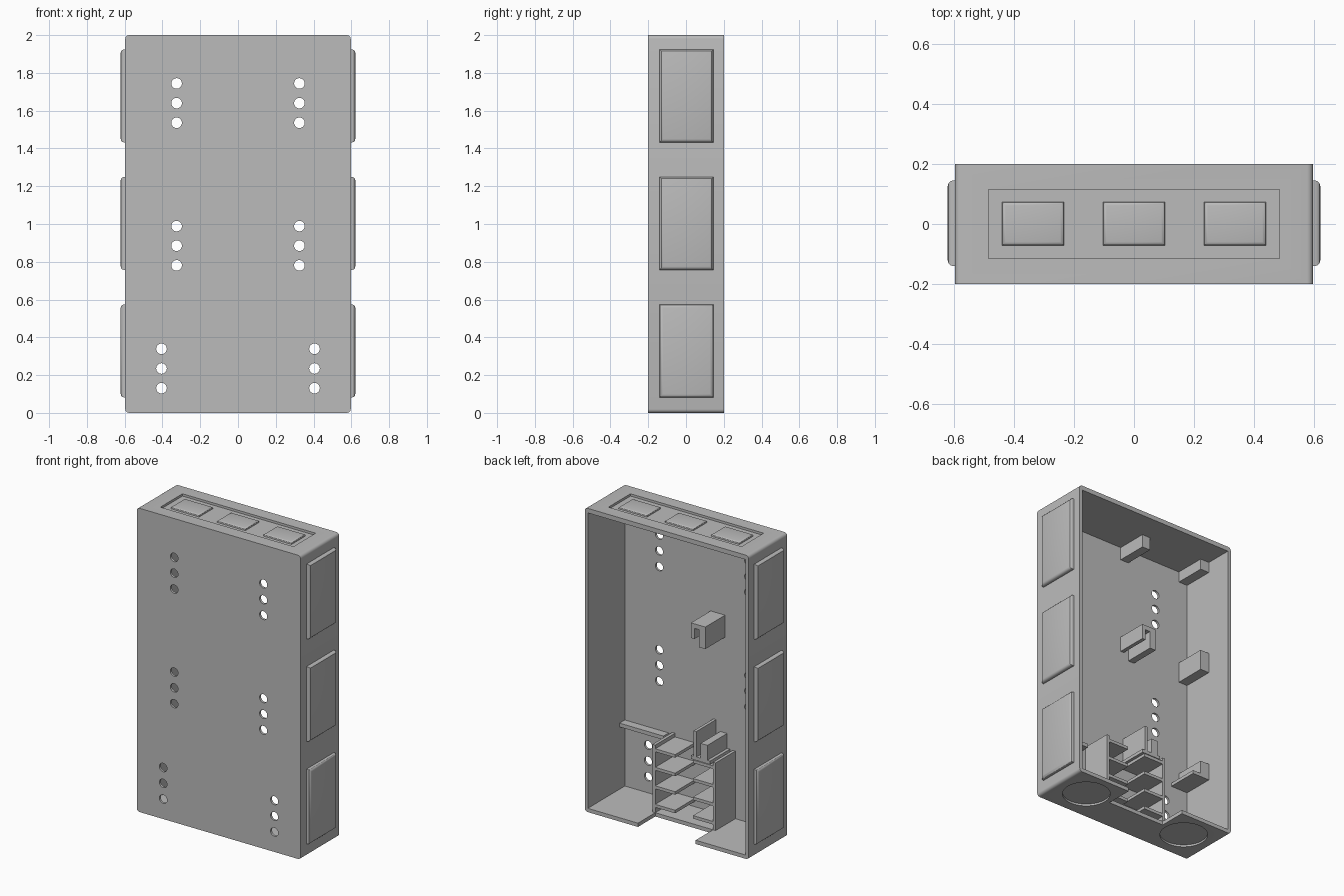
import bpy, bmesh, math
from mathutils import Matrix, Vector

default = bpy.data.objects.get("Cube")
if default:
    bpy.data.objects.remove(default, do_unlink=True)

GREY = (0.5, 0.5, 0.5, 1)
grey = bpy.data.materials.new("light_grey_plastic")
grey.use_nodes = True
grey.diffuse_color = GREY
grey.node_tree.nodes["Principled BSDF"].inputs["Base Color"].default_value = GREY

W, D, H = 0.597, 0.2, 2.0      # half width, half depth, height
WALL = 0.022
IN_X = W - WALL                # inner face of the side walls
IN_Y = -D + 0.015              # inner face of the front panel
FLOOR, CEIL = 0.025, H - 0.03


def add_box(bm, x, y, z):
    """Box between the given pairs of limits."""
    mid = Vector([(a + b) / 2 for a, b in (x, y, z)])
    size = [abs(b - a) for a, b in (x, y, z)]
    made = bmesh.ops.create_cube(bm, size=1, matrix=Matrix.Translation(mid) @ Matrix.Diagonal((*size, 1)))
    return made["verts"]


def add_cylinder(bm, centre, radius, depth, rot=Matrix()):
    bmesh.ops.create_cone(bm, cap_ends=True, segments=32, radius1=radius, radius2=radius,
                          depth=depth, matrix=Matrix.Translation(centre) @ rot)


def finish(name, bm, smooth=False):
    mesh = bpy.data.meshes.new(name)
    bm.to_mesh(mesh)
    bm.free()
    mesh.materials.append(grey)
    obj = bpy.data.objects.new(name, mesh)
    bpy.context.collection.objects.link(obj)
    if smooth:
        select(obj)
        bpy.ops.object.shade_smooth_by_angle(angle=math.radians(30))
    return obj


def select(obj):
    bpy.ops.object.select_all(action='DESELECT')
    obj.select_set(True)
    bpy.context.view_layer.objects.active = obj


def box(name, x, y, z):
    bm = bmesh.new()
    add_box(bm, x, y, z)
    return finish(name, bm)


def raised_panel(name, x, y, z, axis, side, bevel):
    """Box whose outer face along one axis has rounded borders."""
    bm = bmesh.new()
    add_box(bm, x, y, z)
    edge = max(v.co[axis] * side for v in bm.verts) - 1e-4
    rim = [e for e in bm.edges if all(v.co[axis] * side > edge for v in e.verts)]
    bmesh.ops.bevel(bm, geom=rim, offset=bevel, segments=3, profile=0.5, affect='EDGES')
    return finish(name, bm, True)


def cut(obj, bm):
    """Subtract a temporary cutter."""
    cutter = finish("cutter", bm)
    cutter.hide_render = True
    mod = obj.modifiers.new("cut", 'BOOLEAN')
    mod.operation = 'DIFFERENCE'
    mod.solver = 'EXACT'
    mod.object = cutter
    select(obj)
    bpy.ops.object.modifier_apply(modifier=mod.name)
    bpy.data.objects.remove(cutter, do_unlink=True)


# Housing: rounded along the depth, open at the back
bm = bmesh.new()
add_box(bm, (-W, W), (-D, D), (0, H))
long_edges = [e for e in bm.edges if abs(e.verts[0].co.y - e.verts[1].co.y) > D]
bmesh.ops.bevel(bm, geom=long_edges, offset=0.02, segments=4, profile=0.5, affect='EDGES')
housing = finish("housing", bm)

bm = bmesh.new()
add_box(bm, (-IN_X, IN_X), (IN_Y, D + 0.1), (FLOOR, CEIL))
cut(housing, bm)

# Rows of round holes in the front panel
bm = bmesh.new()
turn = Matrix.Rotation(math.pi / 2, 4, 'X')
for x, middle in ((0.325, 1.64), (0.325, 0.885), (0.405, 0.235)):
    for side in (-1, 1):
        for step in (-1, 0, 1):
            add_cylinder(bm, (side * x, -D, middle + step * 0.104), 0.028, 0.1, turn)
cut(housing, bm)

# Notch at the back of the floor
bm = bmesh.new()
add_box(bm, (-0.21, 0.21), (0.02, D + 0.1), (-0.1, 0.1))
cut(housing, bm)

# Round recesses under the floor
bm = bmesh.new()
for side in (-1, 1):
    add_cylinder(bm, (side * 0.385, 0.01, 0), 0.145, 0.026)
cut(housing, bm)

# Recess with sloping borders in the top
bm = bmesh.new()
for v in add_box(bm, (-0.475, 0.475), (-0.105, 0.105), (H - 0.015, H + 0.015)):
    grow = 0.01 if v.co.z > H else -0.01
    v.co.x += math.copysign(grow, v.co.x)
    v.co.y += math.copysign(grow, v.co.y)
cut(housing, bm)
select(housing)
bpy.ops.object.shade_smooth_by_angle(angle=math.radians(30))

# Raised panels in the top recess and on both sides
for i in (-1, 0, 1):
    mid = i * 0.337
    raised_panel("top_panel", (mid - 0.103, mid + 0.103), (-0.071, 0.073),
                 (H - 0.02, H - 0.001), 2, 1, 0.012)
    mid = 1.003 + i * 0.675
    for side, label in ((1, "left"), (-1, "right")):
        raised_panel(label + "_side_panel", (side * (W - 0.01), side * 0.621),
                     (-0.14, 0.145), (mid - 0.246, mid + 0.246), 0, side, 0.018)

# Card rack: two upright plates with shelves between them
REACH = (IN_Y - 0.005, 0.02)
for side, label in ((1, "left"), (-1, "right")):
    box(label + "_rack_plate", (side * 0.21, side * 0.23), REACH, (0.01, 0.47))
    for level in range(4):
        z = 0.06 + level * 0.122
        box(label + "_rack_shelf", (side * 0.065, side * 0.212), REACH, (z, z + 0.02))

# Ledge on the left wall
box("left_ledge", (0.255, IN_X + 0.005), (IN_Y - 0.005, -0.13), (0.435, 0.46))

# Upper holder: a slot that opens downward
box("upper_holder_bridge", (-0.155, -0.05), REACH, (1.315, 1.345))
box("upper_holder_short_leg", (-0.075, -0.05), REACH, (1.245, 1.32))
box("upper_holder_long_leg", (-0.155, -0.11), REACH, (1.2, 1.32))

# Lower holder: a slot that opens upward
box("lower_holder_base", (-0.19, -0.05), REACH, (0.45, 0.472))
box("lower_holder_plate", (-0.09, -0.07), REACH, (0.47, 0.64))
box("lower_holder_block", (-0.17, -0.12), REACH, (0.47, 0.57))

# Stops beside the right wall and below the ceiling
RIGHT = (-IN_X - 0.005, -0.51)
box("right_middle_stop", RIGHT, REACH, (1.2, 1.335))
box("right_lower_base", (-IN_X - 0.005, -0.45), REACH, (0.45, 0.472))
box("right_lower_block", RIGHT, REACH, (0.47, 0.56))
box("right_upper_stop", RIGHT, REACH, (1.9, CEIL + 0.005))
box("middle_upper_stop", (-0.11, -0.05), REACH, (1.885, CEIL + 0.005))
